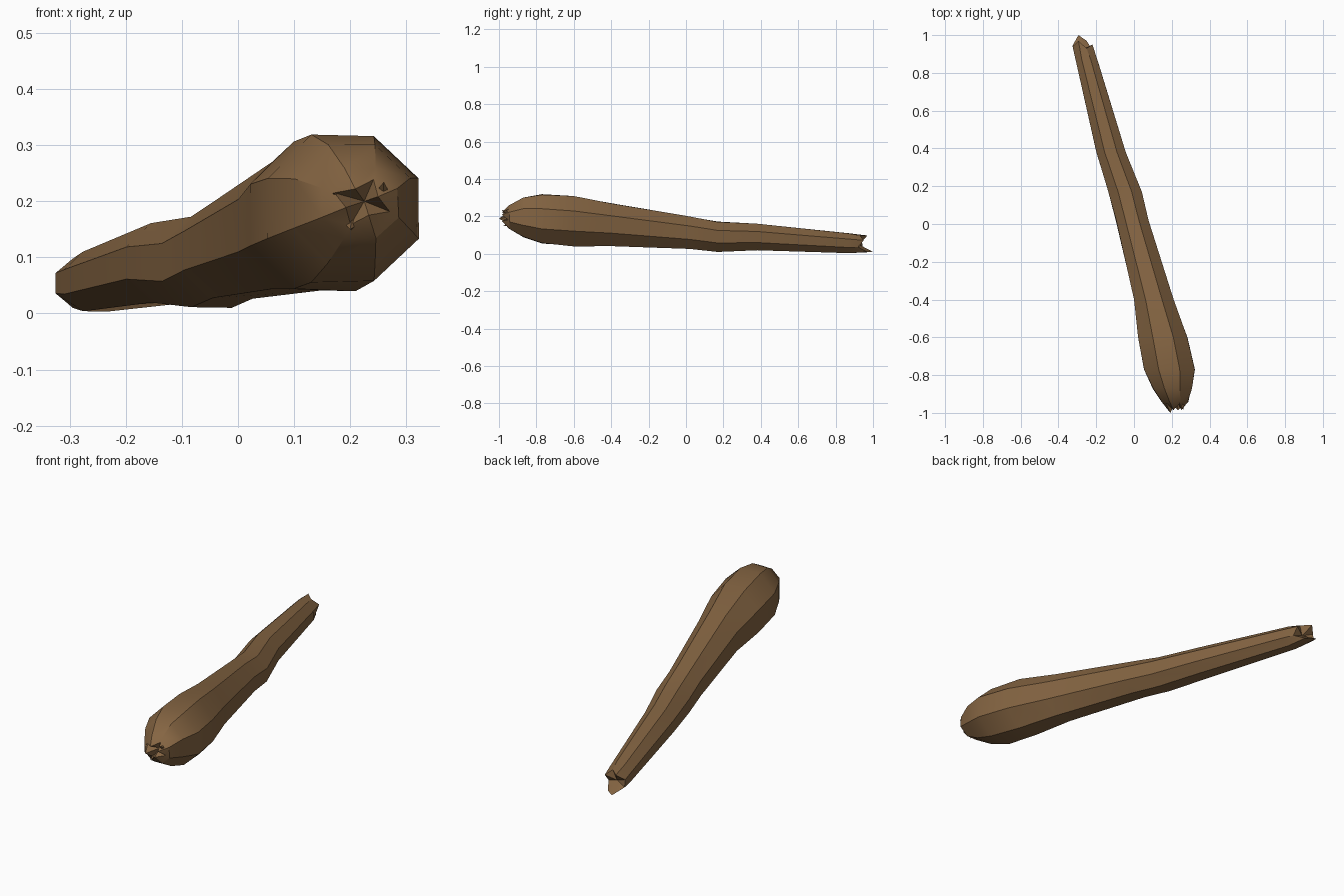
import bpy, bmesh, math, random
from mathutils import Vector

random.seed(4)
cube = bpy.data.objects.get("Cube")
if cube:
    bpy.data.objects.remove(cube, do_unlink=True)

wood = bpy.data.materials.new("brown_wood")
wood.use_nodes = True
colour = (0.235, 0.13, 0.055, 1)
wood.diffuse_color = colour
wood.node_tree.nodes["Principled BSDF"].inputs["Base Color"].default_value = colour

SIDES = 8
# Cross-sections from grip to head: y, left x, right x, bottom z, top z
SECTIONS = [
    (0.95, -0.325, -0.22, 0.01, 0.098),
    (0.87, -0.31, -0.195, 0.003, 0.11),
    (0.38, -0.20, -0.045, 0.02, 0.16),
    (0.17, -0.135, 0.04, 0.01, 0.172),
    (0.02, -0.095, 0.075, 0.028, 0.198),
    (-0.4, 0.0, 0.21, 0.043, 0.27),
    (-0.6, 0.022, 0.285, 0.043, 0.308),
    (-0.77, 0.052, 0.322, 0.057, 0.318),
    (-0.87, 0.10, 0.305, 0.09, 0.303),
    (-0.945, 0.15, 0.285, 0.135, 0.26),
]
# Splintered edge of the grip end and gnarled edge of the head end
GRIP_OFFSETS = (0.0, -0.02, 0.02, -0.01, -0.005, 0.05, 0.02, -0.03)


def ring(bm, y, x0, x1, z0, z1, offsets=None, jitter=0.0):
    """Flat-topped octagon that fills the given bounds."""
    verts = []
    reach = 1 / math.cos(math.pi / SIDES)
    for i in range(SIDES):
        a = (i + 0.5) * math.tau / SIDES
        r = reach * (1 + random.uniform(-jitter, jitter))
        x = (x0 + x1) / 2 + (x1 - x0) / 2 * r * math.cos(a)
        z = (z0 + z1) / 2 + (z1 - z0) / 2 * r * math.sin(a)
        verts.append(bm.verts.new((x, y + (offsets[i] if offsets else 0), z)))
    return verts


def bridge(bm, a, b):
    for i in range(SIDES):
        j = (i + 1) % SIDES
        bm.faces.new((a[i], a[j], b[j], b[i]))


def cap(bm, edge, centre):
    tip = bm.verts.new(centre)
    for i in range(SIDES):
        bm.faces.new((edge[i], edge[(i + 1) % SIDES], tip))


bm = bmesh.new()
rings = [ring(bm, *s, offsets=GRIP_OFFSETS if n == 0 else None,
              jitter=0.0 if n == 0 else 0.025) for n, s in enumerate(SECTIONS)]

# Gnarled head: a star-shaped lip around a pit
lip = ring(bm, -0.965, 0.18, 0.262, 0.165, 0.232)
middle = Vector((0.221, -0.965, 0.199))
for i, v in enumerate(lip):
    v.co = middle + (v.co - middle) * (1.2 if i % 2 else 0.7)
    v.co.y += 0.015 if i % 2 else -0.02
lip[4].co.y = -1.0
rings.append(lip)
for a, b in zip(rings, rings[1:]):
    bridge(bm, a, b)
cap(bm, lip, (0.225, -0.93, 0.2))
cap(bm, rings[0], (-0.27, 0.925, 0.05))

bmesh.ops.recalc_face_normals(bm, faces=bm.faces[:])
mesh = bpy.data.meshes.new("wooden_club")
bm.to_mesh(mesh)
bm.free()
mesh.materials.append(wood)
club = bpy.data.objects.new("wooden_club", mesh)
bpy.context.collection.objects.link(club)


# Small splinters growing out of the head
def splinter(name, base, tip, radius):
    b, t = Vector(base), Vector(tip)
    bpy.ops.mesh.primitive_cone_add(vertices=4, radius1=radius, radius2=0,
                                    depth=(t - b).length, location=(b + t) / 2)
    ob = bpy.context.object
    ob.name = name
    ob.rotation_euler = (t - b).to_track_quat("Z", "Y").to_euler()
    ob.data.materials.append(wood)


splinter("left_splinter", (0.255, -0.92, 0.20), (0.26, -0.985, 0.235), 0.022)
splinter("right_splinter", (0.185, -0.91, 0.19), (0.17, -0.962, 0.215), 0.025)
splinter("lower_splinter", (0.205, -0.92, 0.165), (0.20, -0.975, 0.15), 0.02)

bpy.ops.object.select_all(action="DESELECT")
club.select_set(True)
bpy.context.view_layer.objects.active = club
bpy.ops.object.shade_smooth_by_angle(angle=math.radians(30))
